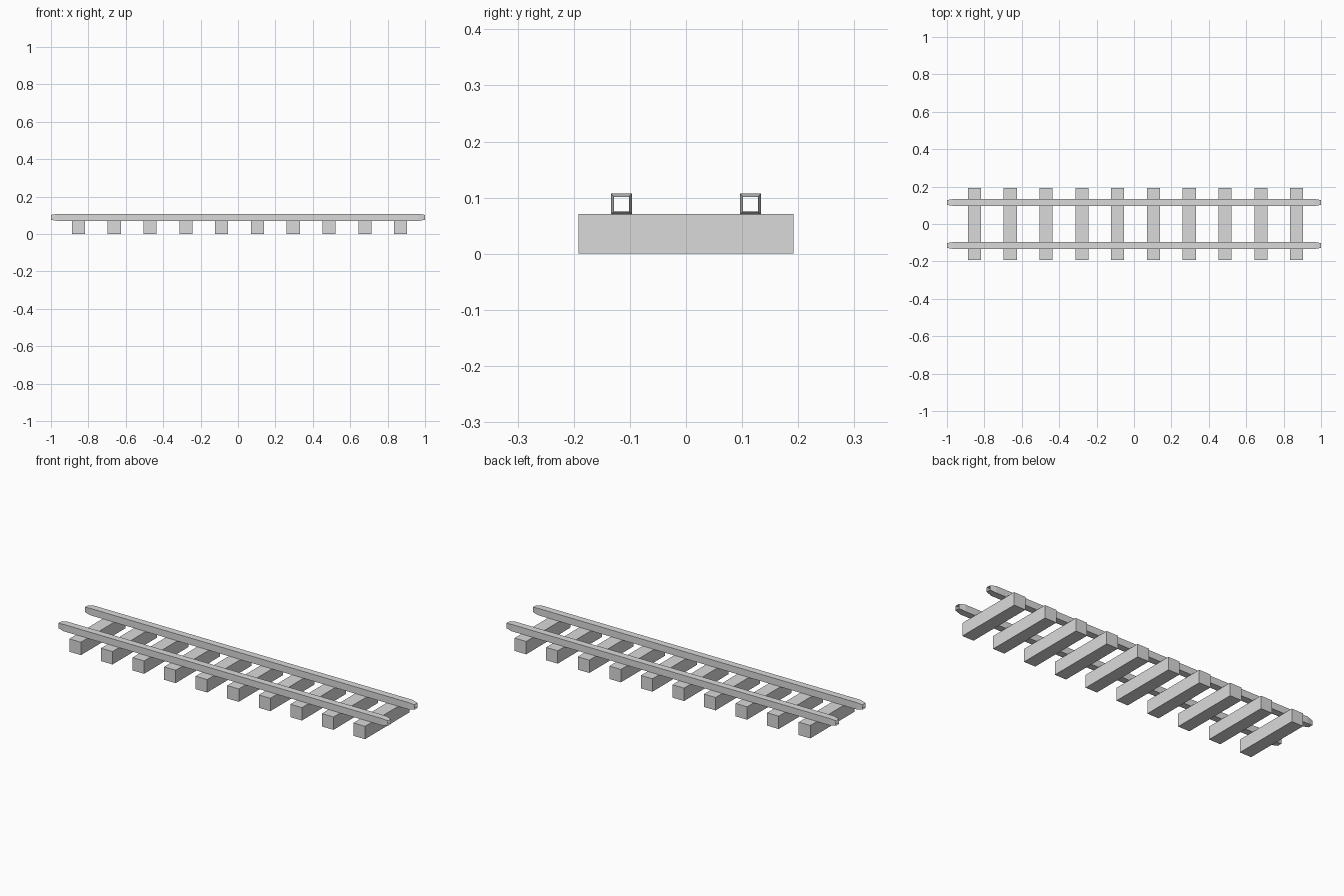
import bpy, bmesh

cube = bpy.data.objects.get("Cube")
if cube:
    bpy.data.objects.remove(cube, do_unlink=True)

# Single plain grey for the whole track
grey = bpy.data.materials.new("plain_grey")
grey.use_nodes = True
colour = (0.7, 0.7, 0.7, 1)
grey.diffuse_color = colour
grey.node_tree.nodes["Principled BSDF"].inputs["Base Color"].default_value = colour


def add_object(name, bm):
    bmesh.ops.recalc_face_normals(bm, faces=bm.faces)
    mesh = bpy.data.meshes.new(name)
    bm.to_mesh(mesh)
    bm.free()
    mesh.materials.append(grey)
    obj = bpy.data.objects.new(name, mesh)
    bpy.context.collection.objects.link(obj)
    return obj


def add_box(name, centre, size):
    bm = bmesh.new()
    bmesh.ops.create_cube(bm, size=1)
    bmesh.ops.scale(bm, vec=size, verts=bm.verts)
    bmesh.ops.translate(bm, vec=centre, verts=bm.verts)
    return add_object(name, bm)


def add_rail(name, y, z):
    """Square tube along x with open, tapered ends."""
    bm = bmesh.new()
    rings = []
    for x, half in ((-1, 0.013), (-0.965, 0.0188), (0.965, 0.0188), (1, 0.013)):
        rings.append([bm.verts.new((x, y + a * half, z + b * half))
                      for a, b in ((-1, -1), (1, -1), (1, 1), (-1, 1))])
    for r, s in zip(rings, rings[1:]):
        for i in range(4):
            j = (i + 1) % 4
            bm.faces.new((r[i], r[j], s[j], s[i]))
    return add_object(name, bm)


# Cross ties, evenly spaced along the track
tie_count, first_x, step = 10, -0.853, 0.1914
for i in range(tie_count):
    add_box(f"cross_tie_{i + 1}", (first_x + i * step, 0, 0.0353), (0.07, 0.384, 0.0706))

# Pair of rails on top of the ties
for name, side in (("front_rail", -1), ("back_rail", 1)):
    add_rail(name, side * 0.115, 0.0885)
